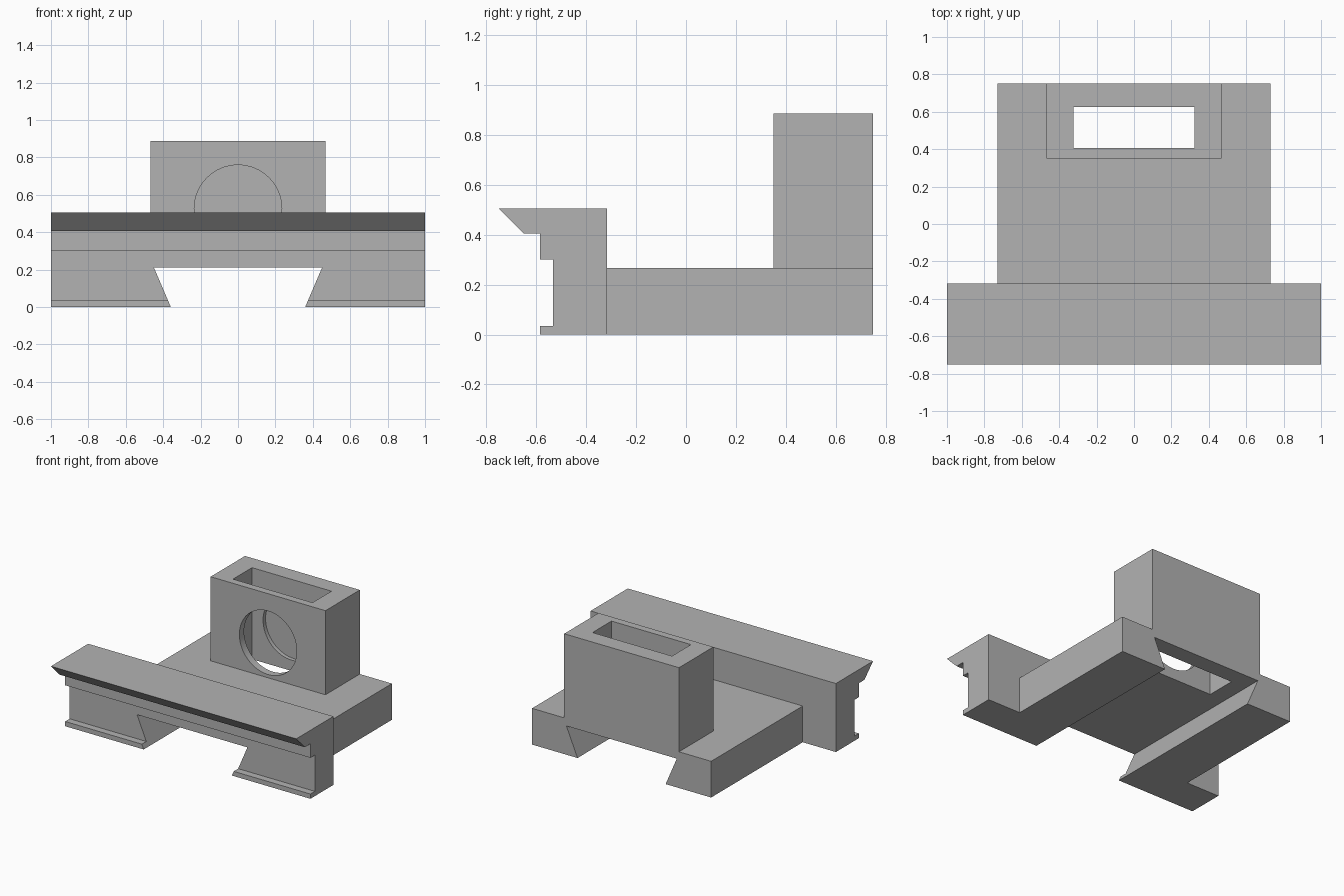
import bpy
import bmesh
from mathutils import Matrix, Vector

if "Cube" in bpy.data.objects:
    bpy.data.objects.remove(bpy.data.objects["Cube"], do_unlink=True)

GREY = (0.45, 0.45, 0.45, 1)
grey = bpy.data.materials.new("machined grey")
grey.use_nodes = True
grey.diffuse_color = GREY
grey.node_tree.nodes["Principled BSDF"].inputs["Base Color"].default_value = GREY


def finish(name, bm):
    bmesh.ops.recalc_face_normals(bm, faces=bm.faces)
    mesh = bpy.data.meshes.new(name)
    bm.to_mesh(mesh)
    bm.free()
    mesh.materials.append(grey)
    obj = bpy.data.objects.new(name, mesh)
    bpy.context.collection.objects.link(obj)
    return obj


def prism(name, profile, axis, start, end):
    """Extrude a profile along x (points are y, z) or along y (points are x, z)."""
    bm = bmesh.new()
    if axis == "x":
        points = [(start, a, b) for a, b in profile]
        step = Vector((end - start, 0, 0))
    else:
        points = [(a, start, b) for a, b in profile]
        step = Vector((0, end - start, 0))
    face = bm.faces.new([bm.verts.new(p) for p in points])
    moved = bmesh.ops.extrude_face_region(bm, geom=[face])["geom"]
    bmesh.ops.translate(bm, vec=step, verts=[v for v in moved if isinstance(v, bmesh.types.BMVert)])
    return finish(name, bm)


def box(name, half_width, y0, y1, z0, z1):
    outline = [(-half_width, z0), (half_width, z0), (half_width, z1), (-half_width, z1)]
    return prism(name, outline, "y", y0, y1)


def bore(name, radius, y0, y1, z):
    bm = bmesh.new()
    place = Matrix.Translation((0, (y0 + y1) / 2, z)) @ Matrix.Rotation(1.5707963, 4, "X")
    bmesh.ops.create_cone(bm, cap_ends=True, segments=64, radius1=radius, radius2=radius,
                          depth=y1 - y0, matrix=place)
    return finish(name, bm)


def cut(obj, *cutters):
    for cutter in cutters:
        mod = obj.modifiers.new("cut", "BOOLEAN")
        mod.operation = "DIFFERENCE"
        mod.solver = "EXACT"
        mod.object = cutter
    bpy.context.view_layer.update()
    graph = bpy.context.evaluated_depsgraph_get()
    obj_mesh = bpy.data.meshes.new_from_object(obj.evaluated_get(graph))
    obj.modifiers.clear()
    obj.data = obj_mesh


FRONT, BACK, JOINT = -0.75, 0.75, -0.317

# Front rail with a bevelled lip, a shallow groove and a foot ledge
rail = prism("front_rail", [
    (FRONT, 0.505), (-0.65, 0.405), (-0.585, 0.405), (-0.585, 0.302), (-0.533, 0.302),
    (-0.533, 0.035), (-0.585, 0.035), (-0.585, 0), (JOINT, 0), (JOINT, 0.505)], "x", -1, 1)

# Slide plate and the upright block on its rear edge
plate = box("slide_plate", 0.73, JOINT, BACK, 0, 0.267)
block = box("upright_block", 0.468, 0.35, BACK, 0.267, 0.887)

# Cutters: dovetail channel, vertical slot and round bore ending in the rear wall
dovetail = prism("dovetail_cutter", [(-0.355, -0.01), (0.355, -0.01), (0.45, 0.212), (-0.45, 0.212)],
                 "y", -1, 1)
slot = box("slot_cutter", 0.324, 0.405, 0.626, -0.1, 1)
round_bore = bore("bore_cutter", 0.234, 0.3, 0.655, 0.525)

cut(rail, dovetail)
cut(plate, dovetail, slot)
cut(block, slot, round_bore)

for cutter in (dovetail, slot, round_bore):
    bpy.data.objects.remove(cutter, do_unlink=True)

# Keep the bore round and every edge crisp
bpy.ops.object.select_all(action="DESELECT")
block.select_set(True)
bpy.context.view_layer.objects.active = block
bpy.ops.object.shade_smooth_by_angle()
